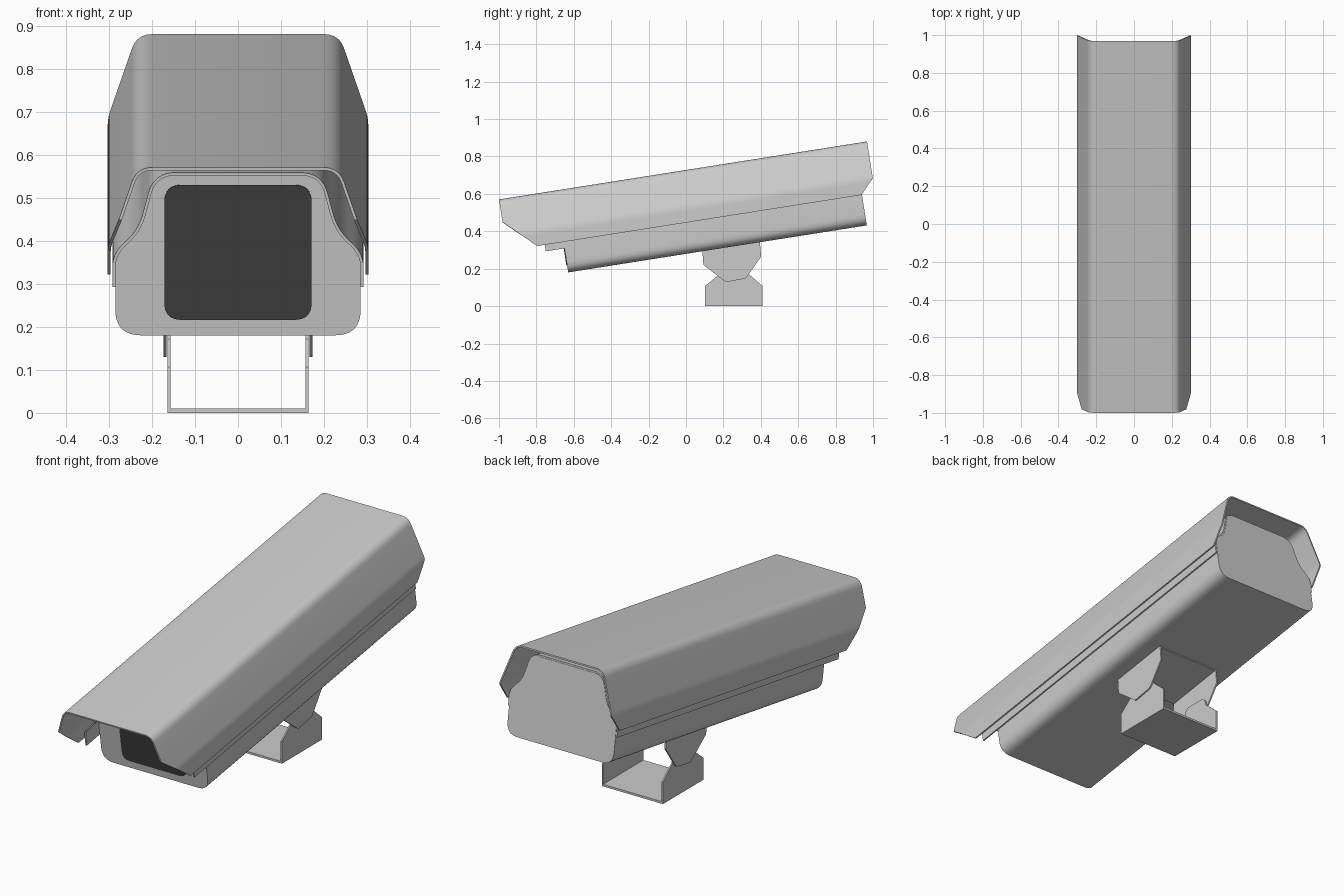
import bpy, bmesh
from math import radians
from mathutils import Vector, Matrix

cube = bpy.data.objects.get("Cube")
if cube:
    bpy.data.objects.remove(cube, do_unlink=True)

TILT = Matrix.Rotation(radians(8.95), 4, 'X')
FLAT = Matrix.Identity(4)


def material(name, value):
    m = bpy.data.materials.new(name)
    m.use_nodes = True
    color = (value, value, value, 1)
    m.diffuse_color = color
    m.node_tree.nodes["Principled BSDF"].inputs["Base Color"].default_value = color
    return m


GREY = material("light grey metal", 0.6)
DARK = material("dark glass", 0.05)


def rounded(corners, closed=False, steps=8):
    """Turn (a, b, rounding) corners into a smooth path."""
    pts, n = [], len(corners)
    for i, (a, b, d) in enumerate(corners):
        p = Vector((a, b))
        if d == 0 or (not closed and i in (0, n - 1)):
            pts.append(p)
            continue
        before = Vector(corners[i - 1][:2])
        after = Vector(corners[(i + 1) % n][:2])
        s = p + (before - p).normalized() * d
        e = p + (after - p).normalized() * d
        for k in range(steps + 1):
            t = k / steps
            pts.append(s * (1 - t) ** 2 + p * 2 * t * (1 - t) + e * t * t)
    return pts


def mirrored(half):
    """Full left-to-right corner list from a right-hand half."""
    return [(-x, z, d) for x, z, d in reversed(half)] + half


def finish(name, bm, matrix, mat, thickness=0, offset=0):
    bm.transform(matrix)
    mesh = bpy.data.meshes.new(name)
    bm.to_mesh(mesh)
    bm.free()
    mesh.materials.append(mat)
    ob = bpy.data.objects.new(name, mesh)
    bpy.context.collection.objects.link(ob)
    bpy.ops.object.select_all(action='DESELECT')
    ob.select_set(True)
    bpy.context.view_layer.objects.active = ob
    if thickness:
        mod = ob.modifiers.new("thickness", 'SOLIDIFY')
        mod.thickness = thickness
        mod.offset = offset
        bpy.ops.object.modifier_apply(modifier=mod.name)
    bpy.ops.object.shade_smooth_by_angle(angle=radians(30))
    return ob


def prism(name, pts, start, end, axis, matrix, mat):
    """Solid extrusion of a closed outline along x or y."""
    bm = bmesh.new()
    if axis == 'Y':
        verts = [bm.verts.new((p.x, start, p.y)) for p in pts]
        move = Vector((0, end - start, 0))
    else:
        verts = [bm.verts.new((start, p.x, p.y)) for p in pts]
        move = Vector((end - start, 0, 0))
    face = bm.faces.new(verts)
    out = bmesh.ops.extrude_face_region(bm, geom=[face], use_keep_orig=True)
    moved = [v for v in out["geom"] if isinstance(v, bmesh.types.BMVert)]
    bmesh.ops.translate(bm, verts=moved, vec=move)
    bmesh.ops.recalc_face_normals(bm, faces=bm.faces)
    return finish(name, bm, matrix, mat)


def sheet(name, pts, start, end, thickness, offset, cuts=()):
    """Bent metal sheet along y, with its corners trimmed by planes."""
    bm = bmesh.new()
    rows = [[bm.verts.new((p.x, y, p.y)) for p in pts] for y in (start, end)]
    for i in range(len(pts) - 1):
        bm.faces.new((rows[0][i], rows[0][i + 1], rows[1][i + 1], rows[1][i]))
    bm.normal_update()
    if max(bm.faces, key=lambda f: abs(f.normal.z)).normal.z < 0:
        bmesh.ops.reverse_faces(bm, faces=bm.faces)
    for point, normal in cuts:
        geom = bm.verts[:] + bm.edges[:] + bm.faces[:]
        bmesh.ops.bisect_plane(bm, geom=geom, plane_co=point, plane_no=normal,
                               clear_outer=True)
    return finish(name, bm, TILT, GREY, thickness, offset)


# Housing body with pinched shoulders
shoulder = [(0.19, 0.668, 0.045), (0.225, 0.537, 0.04), (0.285, 0.48, 0.03)]
body = mirrored(shoulder + [(0.285, 0.276, 0.06)])
prism("housing_body", rounded(body, closed=True), -0.594, 1.022, 'Y', TILT, GREY)

# Front window
window = mirrored([(0.171, 0.63, 0.04), (0.171, 0.313, 0.04)])
prism("front_window", rounded(window, closed=True), -0.598, -0.592, 'Y', TILT, DARK)

# Inner cover hugging the shoulders
cover = mirrored(shoulder + [(0.285, 0.406, 0)])
sheet("inner_cover", rounded(cover), -0.695, 1.02, 0.007, 1)

# Sun hood with slanted lower corners
hood = mirrored([(0.235, 0.719, 0.036), (0.303, 0.521, 0.02), (0.303, 0.441, 0)])
sheet("sun_hood", rounded(hood), -0.899, 1.093, 0.007, -1, cuts=(
    ((0, -0.899, 0.597), (0, -0.152, -0.159)),
    ((0, 1.093, 0.521), (0, 0.08, -0.073)),
))

# Upper bracket: plate under the body and two hanging ears
ear = [(0.085, 0.33, 0), (0.093, 0.22, 0), (0.214, 0.128, 0.01),
       (0.32, 0.148, 0.01), (0.402, 0.265, 0), (0.392, 0.375, 0)]
plate = [(0.135, 0.27, 0), (0.44, 0.27, 0), (0.44, 0.278, 0), (0.135, 0.278, 0)]
prism("upper_bracket_plate", rounded(plate, True), -0.17, 0.17, 'X', TILT, GREY)

# Lower bracket: base plate and two upright cheeks
cheek = [(0.102, 0, 0), (0.41, 0, 0), (0.41, 0.107, 0), (0.335, 0.172, 0),
         (0.325, 0.215, 0.03), (0.19, 0.215, 0.03), (0.18, 0.172, 0),
         (0.102, 0.107, 0)]
base = [(0.102, 0, 0), (0.41, 0, 0), (0.41, 0.01, 0), (0.102, 0.01, 0)]
prism("base_plate", rounded(base, True), -0.16, 0.16, 'X', FLAT, GREY)

for side, s in (("left", 1), ("right", -1)):
    prism(side + "_upper_ear", rounded(ear, True), s * 0.166, s * 0.173, 'X', FLAT, GREY)
    prism(side + "_lower_cheek", rounded(cheek, True), s * 0.157, s * 0.164, 'X', FLAT, GREY)
